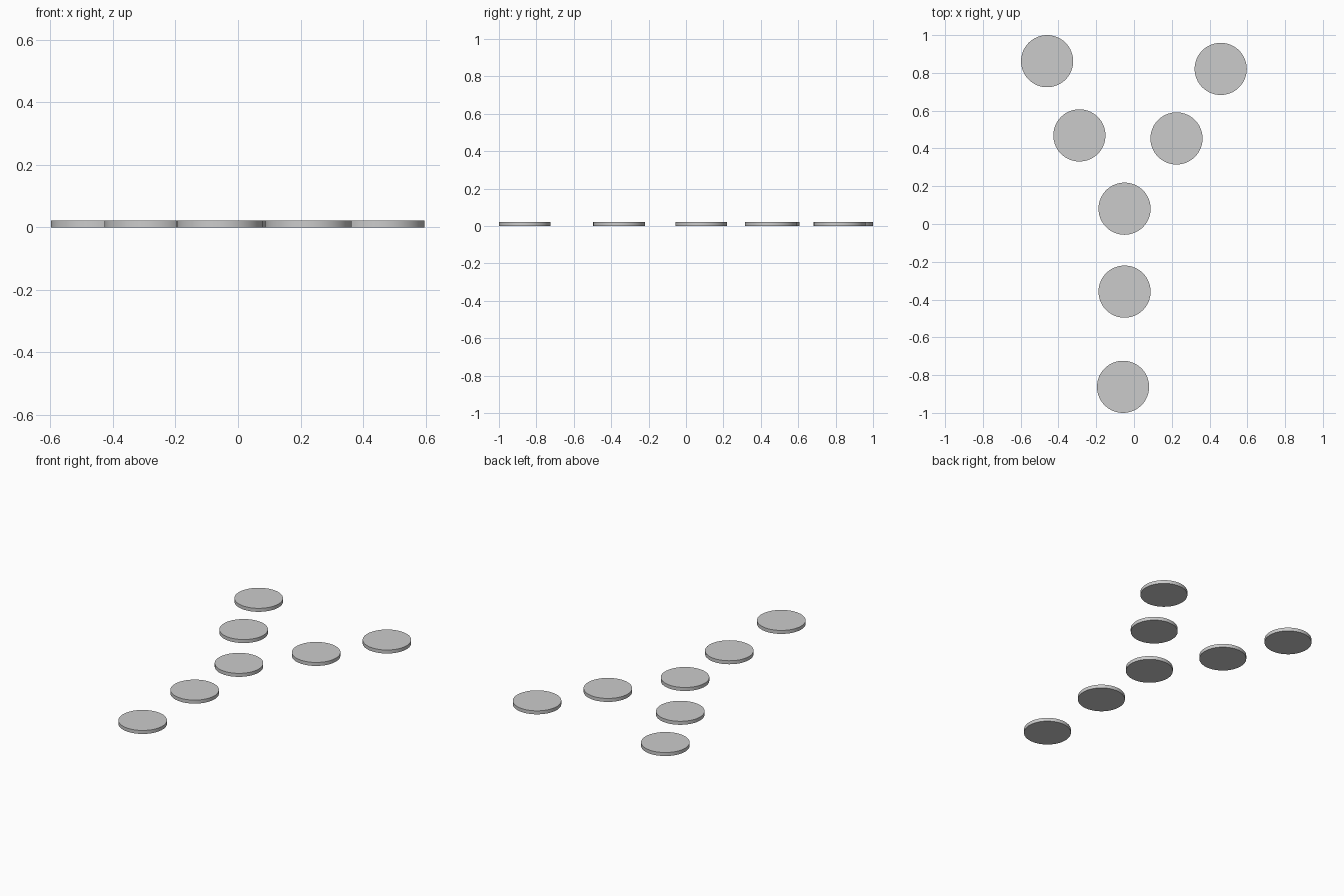
import bpy

if "Cube" in bpy.data.objects:
    bpy.data.objects.remove(bpy.data.objects["Cube"])

RADIUS = 0.138
THICKNESS = 0.022


def disc(name, x, y):
    bpy.ops.mesh.primitive_cylinder_add(
        vertices=64, radius=RADIUS, depth=THICKNESS,
        location=(x, y, THICKNESS / 2))
    obj = bpy.context.object
    obj.name = name
    bpy.ops.object.shade_smooth_by_angle()


# Flat round stepping discs laid out as a Y-shaped path
paths = {
    "stem_disc": [(-0.058, -0.862), (-0.05, -0.358), (-0.05, 0.081)],
    "left_branch_disc": [(-0.289, 0.469), (-0.46, 0.862)],
    "right_branch_disc": [(0.225, 0.453), (0.459, 0.821)],
}
for name, centres in paths.items():
    for i, (x, y) in enumerate(centres, 1):
        disc(f"{name}_{i}", x, y)
